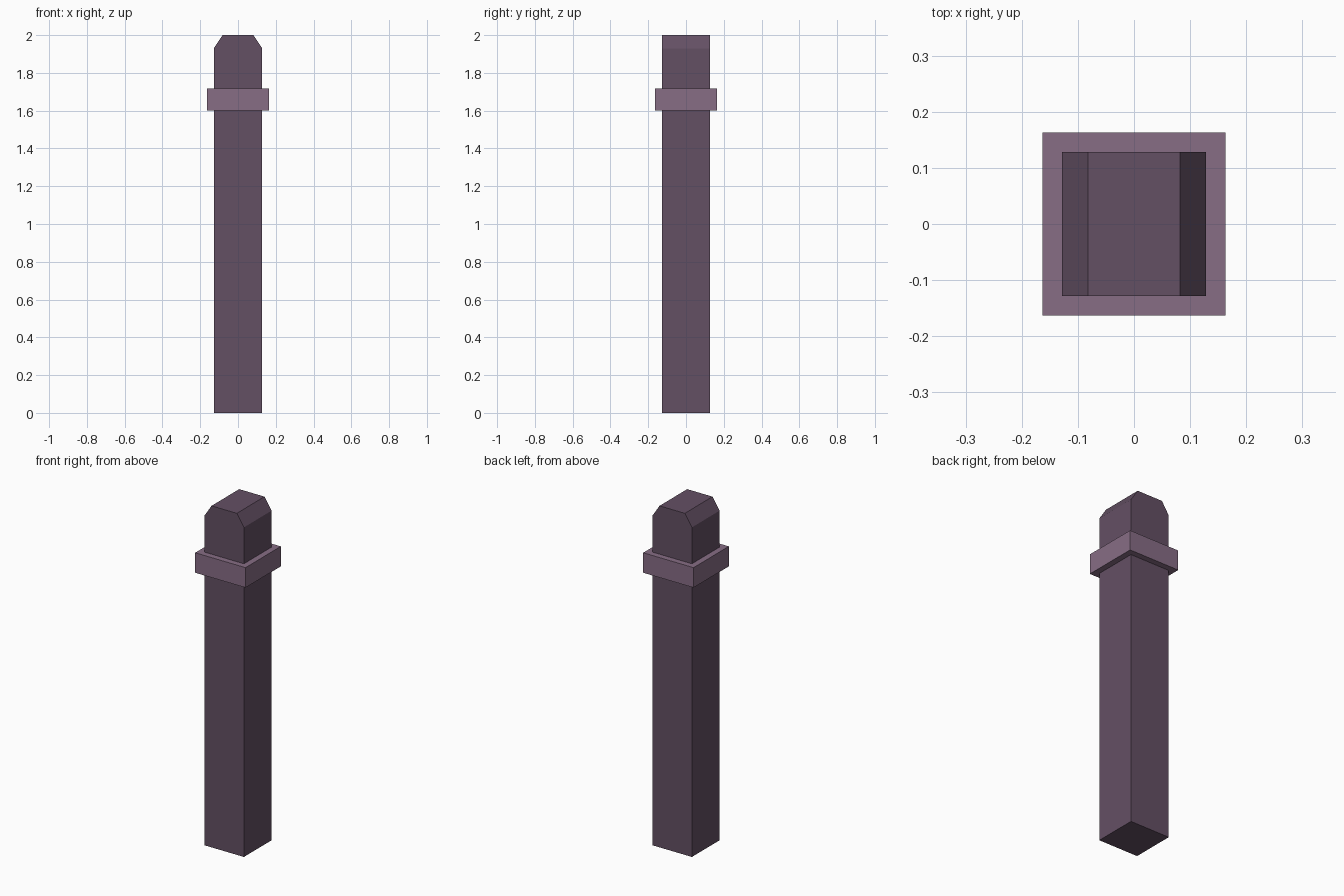
import bpy

if "Cube" in bpy.data.objects:
    bpy.data.objects.remove(bpy.data.objects["Cube"])


def material(name, rgb):
    m = bpy.data.materials.new(name)
    m.diffuse_color = (*rgb, 1.0)
    m.use_nodes = True
    m.node_tree.nodes["Principled BSDF"].inputs["Base Color"].default_value = m.diffuse_color
    return m


def extrude_profile(name, profile, half_depth, mat):
    """Extrude an XZ profile (counter-clockwise from the front) along Y."""
    n = len(profile)
    verts = [(x, y, z) for y in (-half_depth, half_depth) for x, z in profile]
    faces = [tuple(range(n)), tuple(range(2 * n - 1, n - 1, -1))]
    faces += [(i, i + n, (i + 1) % n + n, (i + 1) % n) for i in range(n)]
    mesh = bpy.data.meshes.new(name)
    mesh.from_pydata(verts, [], faces)
    mesh.materials.append(mat)
    obj = bpy.data.objects.new(name, mesh)
    bpy.context.collection.objects.link(obj)
    return obj


dark = material("dark plum", (0.127, 0.080, 0.127))
light = material("light mauve", (0.242, 0.153, 0.235))

# Square post whose top is chamfered on the left and right only
W, TOP_W = 0.128, 0.082
extrude_profile("post", [(-W, 0), (W, 0), (W, 1.93), (TOP_W, 2),
                         (-TOP_W, 2), (-W, 1.93)], W, dark)

# Square collar band around the upper post
C = 0.163
extrude_profile("collar", [(-C, 1.6), (C, 1.6), (C, 1.717), (-C, 1.717)], C, light)
